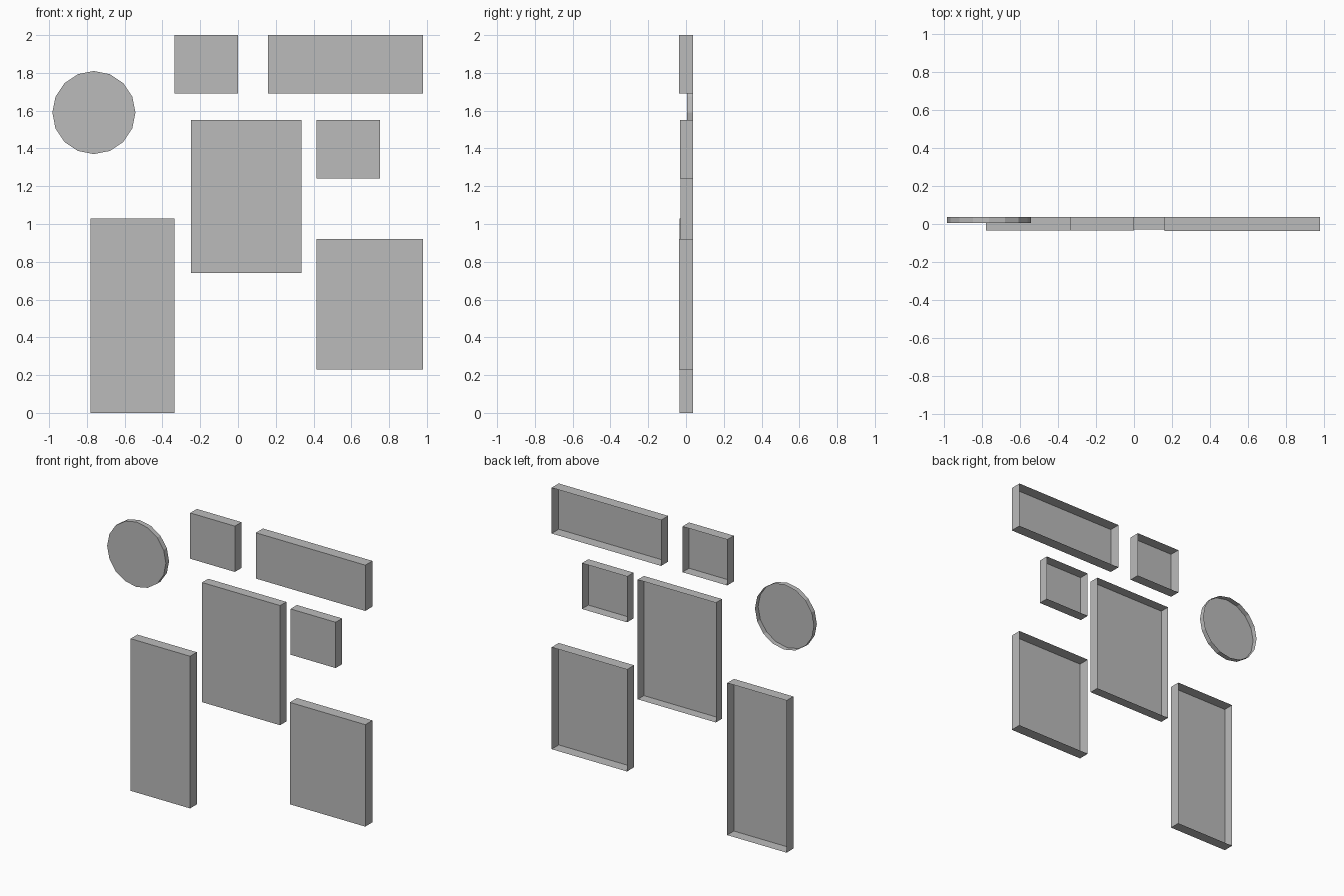
import bpy
import bmesh
from math import cos, sin, tau

old = bpy.data.objects.get("Cube")
if old:
    bpy.data.objects.remove(old, do_unlink=True)

grey = bpy.data.materials.new("plain_grey")
grey.use_nodes = True
grey.diffuse_color = (0.5, 0.5, 0.5, 1)
grey.node_tree.nodes["Principled BSDF"].inputs["Base Color"].default_value = (0.5, 0.5, 0.5, 1)

BACK = 0.038


def open_back_panel(name, outline, front):
    """Front face with a rim running back to the wall, left open behind."""
    bm = bmesh.new()
    face = bm.faces.new([bm.verts.new((x, front, z)) for x, z in outline])
    rim = bmesh.ops.extrude_edge_only(bm, edges=face.edges[:])
    for item in rim["geom"]:
        if isinstance(item, bmesh.types.BMVert):
            item.co.y = BACK
    bmesh.ops.recalc_face_normals(bm, faces=bm.faces[:])
    bm.normal_update()
    if face.normal.y > 0:
        bmesh.ops.reverse_faces(bm, faces=bm.faces[:])
    mesh = bpy.data.meshes.new(name)
    bm.to_mesh(mesh)
    bm.free()
    mesh.materials.append(grey)
    obj = bpy.data.objects.new(name, mesh)
    bpy.context.collection.objects.link(obj)


# Rectangular wall panels: left edge, right edge, bottom, top, front depth
panels = {
    "wide_top_panel": (0.16, 0.98, 1.69, 2.0, -0.038),
    "small_top_panel": (-0.335, 0.0, 1.69, 2.0, -0.033),
    "centre_panel": (-0.25, 0.335, 0.74, 1.55, -0.028),
    "small_middle_panel": (0.415, 0.753, 1.24, 1.55, -0.031),
    "lower_panel": (0.415, 0.98, 0.23, 0.92, -0.038),
    "tall_panel": (-0.78, -0.335, 0.0, 1.03, -0.034),
}
for name, (x0, x1, z0, z1, front) in panels.items():
    open_back_panel(name, [(x0, z0), (x1, z0), (x1, z1), (x0, z1)], front)

# Round wall panel
SIDES, RADIUS = 16, 0.22
circle = [(-0.763 + RADIUS * cos(tau * i / SIDES), 1.59 + RADIUS * sin(tau * i / SIDES))
          for i in range(SIDES)]
open_back_panel("round_panel", circle, 0.004)
